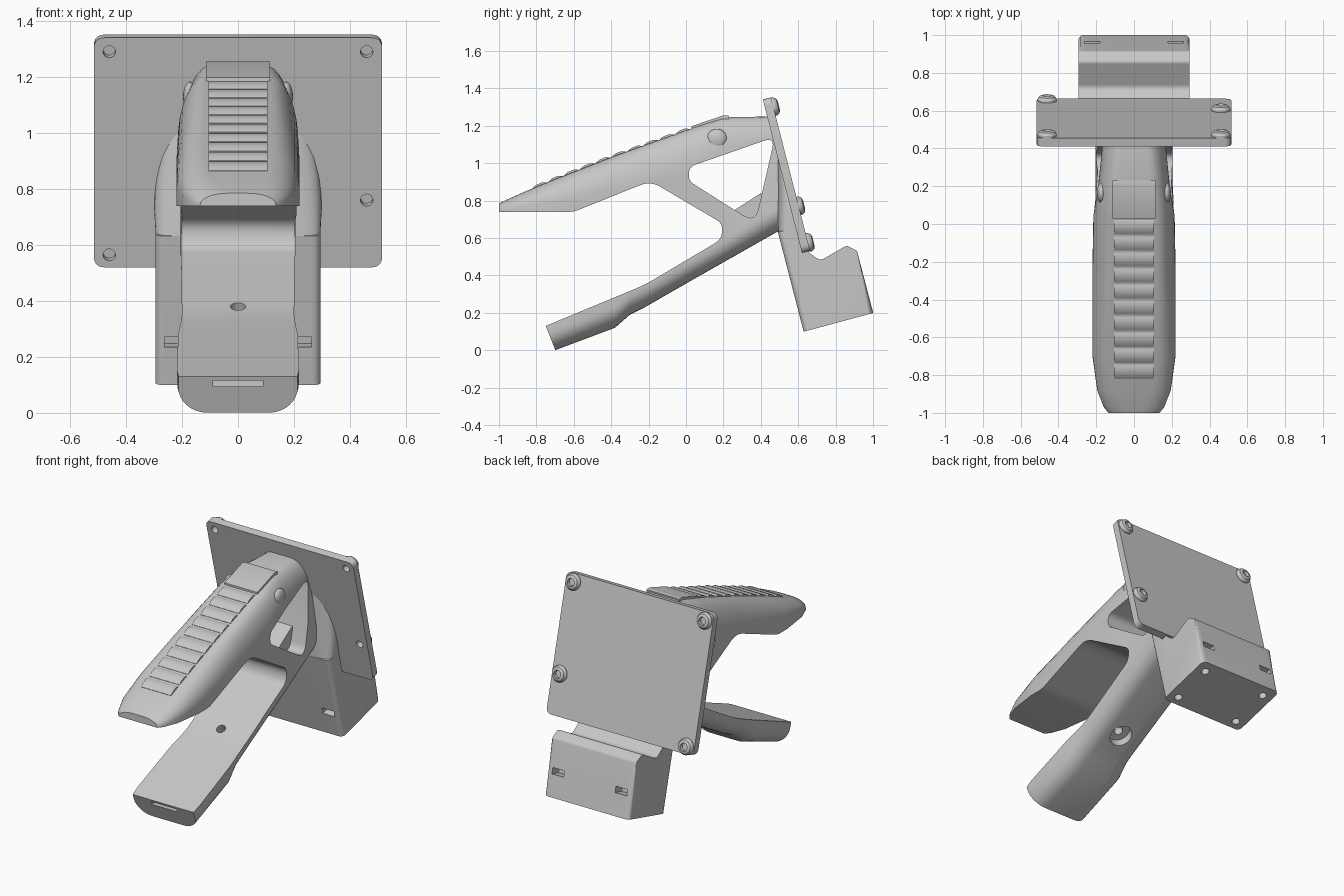
import bpy, bmesh
from math import sin, cos, pi, radians
from mathutils import Matrix, Vector

if "Cube" in bpy.data.objects:
    bpy.data.objects.remove(bpy.data.objects["Cube"])

grey = bpy.data.materials.new("plain grey")
grey.use_nodes = True
grey.diffuse_color = (0.57, 0.57, 0.57, 1)
for node in grey.node_tree.nodes:
    if node.type == 'BSDF_PRINCIPLED':
        node.inputs["Base Color"].default_value = (0.57, 0.57, 0.57, 1)

ID = Matrix.Identity(4)
# Tilted frame of the plate: local y points out of its back, local z runs up it
TILT = Matrix.Translation((0, 0.62, 0.52)) @ Matrix.Rotation(radians(14.3), 4, 'X')


def finish(name, bm, matrix=ID):
    bmesh.ops.recalc_face_normals(bm, faces=bm.faces)
    bm.transform(matrix)
    mesh = bpy.data.meshes.new(name)
    bm.to_mesh(mesh)
    bm.free()
    mesh.materials.append(grey)
    obj = bpy.data.objects.new(name, mesh)
    bpy.context.collection.objects.link(obj)
    return obj


def loft(name, rings, matrix=ID):
    bm = bmesh.new()
    loops = [[bm.verts.new(p) for p in ring] for ring in rings]
    n = len(loops[0])
    for a, b in zip(loops, loops[1:]):
        for i in range(n):
            j = (i + 1) % n
            bm.faces.new((a[i], a[j], b[j], b[i]))
    bm.faces.new(loops[0])
    bm.faces.new(loops[-1])
    return finish(name, bm, matrix)


def prism(name, pts, x0, x1, matrix=ID):
    return loft(name, [[(x, a, b) for a, b in pts] for x in (x0, x1)], matrix)


def rect(a0, a1, b0, b1):
    return [(a0, b0), (a1, b0), (a1, b1), (a0, b1)]


def rounded(corners, steps=6):
    # Each corner is (a, b, radius); radius 0 stays sharp
    out = []
    for i, (a, b, r) in enumerate(corners):
        p = Vector((a, b))
        if r == 0:
            out.append((a, b))
            continue
        ends = []
        for q in (corners[i - 1], corners[(i + 1) % len(corners)]):
            ends.append(p + (Vector(q[:2]) - p).normalized() * r)
        for k in range(steps + 1):
            t = k / steps
            out.append(tuple(ends[0] * (1 - t) ** 2 + p * 2 * t * (1 - t) + ends[1] * t * t))
    return out


def cylinder(name, r, h, matrix, segments=24):
    bm = bmesh.new()
    bmesh.ops.create_cone(bm, cap_ends=True, segments=segments, radius1=r, radius2=r, depth=h)
    return finish(name, bm, matrix)


def cut(obj, cutter):
    cutter.hide_render = True
    mod = obj.modifiers.new("cut", 'BOOLEAN')
    mod.operation, mod.solver, mod.object = 'DIFFERENCE', 'EXACT', cutter
    mod.use_self = True
    with bpy.context.temp_override(object=obj, active_object=obj, selected_objects=[obj]):
        bpy.ops.object.modifier_apply(modifier=mod.name)
    bpy.data.objects.remove(cutter)


# Body envelope stations: top y, bottom y, top z, bottom z, top and bottom half width, top rounding
STATIONS = [
    (-1.0, -1.0, .785, -.13, .135, .135, .04), (-.97, -.97, .80, -.11, .16, .16, .05),
    (-.88, -.88, .84, -.07, .195, .195, .07), (-.7, -.7, .915, .0, .22, .218, .12),
    (-.38, -.38, 1.04, .12, .22, .213, .17), (-.3, -.3, 1.068, .19, .22, .205, .19),
    (-.22, -.22, 1.097, .23, .22, .2, .2), (.05, .05, 1.193, .385, .215, .203, .22),
    (.2, .2, 1.245, .47, .19, .205, .2), (.45, .57, 1.25, .68, .163, .205, .14)]


def body_ring(yt, yb, zt, zb, wt, wb, rz):
    half = []
    for k in range(9):
        t = k / 8 * pi / 2
        half.append((wt - .1 + .1 * sin(t), zt - rz + rz * cos(t)))
    for k in range(9):
        t = k / 8 * pi / 2
        half.append((wb - .11 + .11 * cos(t), zb + .11 - .11 * sin(t)))
    full = half + [(-x, z) for x, z in reversed(half)]
    return [(x, yt + (yb - yt) * (zt - z) / (zt - zb), z) for x, z in full]


def top(y):
    for a, b in zip(STATIONS, STATIONS[1:]):
        if a[0] <= y <= b[0]:
            return a[2] + (b[2] - a[2]) * (y - a[0]) / (b[0] - a[0])


# Upper grip, strut and lower handle as one body with the openings cut away
body = loft("grip_body", [body_ring(*s) for s in STATIONS])
notch = rounded([(-1.1, .74, 0), (-.6, .74, .03), (-.19, .905, .06), (.2, .675, .045),
                 (.185, .59, .034), (-.22, .35, .06), (-.75, .13, 0), (-.67, -.07, 0),
                 (-.67, -.4, 0), (-1.1, -.4, 0)])
cut(body, prism("notch_cutter", notch, -.4, .4))
window = rounded([(.015, .98, .038), (.475, 1.14, .06), (.37, .68, .08), (.015, .905, .03)])
cut(body, prism("window_cutter", window, -.4, .4))
# Screw hole through the lower handle, with a wide recess underneath
bore = Matrix.Translation((0, -.17, .38)) @ Matrix.Rotation(radians(27), 4, 'X')
cut(body, cylinder("bore_cutter", .027, .4, bore))
cut(body, cylinder("recess_cutter", .07, .2, bore @ Matrix.Translation((0, 0, -.155))))
cut(body, prism("end_slot_cutter", rect(-.8, -.70, .095, .115), -.09, .09))

# Ribs along the top of the grip
for i in range(10):
    y = -.82 + .085 * i
    rib = [(y, top(y) - .02), (y, top(y) + .002), (y + .018, top(y + .018) + .011),
           (y + .05, top(y + .05) + .012), (y + .075, top(y + .075) + .001),
           (y + .075, top(y + .075) - .02)]
    prism("grip_rib", rib, -.105, .105)

# Raised pad behind the ribs
prism("top_pad", [(.03, 1.15), (.03, top(.03) + .012), (.2, top(.2) + .011),
                  (.23, top(.23) + .008), (.23, 1.2)], -.115, .115)

# Round side buttons
for side, label in ((1, "left"), (-1, "right")):
    bm = bmesh.new()
    bmesh.ops.create_uvsphere(bm, u_segments=24, v_segments=12, radius=.054)
    bm.transform(Matrix.Scale(.45, 4, (1, 0, 0)))
    finish(label + "_button", bm, Matrix.Translation((side * .172, .165, 1.13)))

# Ramp inside the window
prism("window_ramp", [(.26, .75), (.40, .84), (.44, .72), (.30, .68)], -.1, .1)

# Mounting plate with four screws
THICK = .045
turn = TILT @ Matrix.Rotation(radians(90), 4, 'Z')
outline = rounded([(-.515, 0, .04), (.515, 0, .04), (.515, .847, .04), (-.515, .847, .04)])
plate = prism("mounting_plate", outline, 0, THICK, turn)
HEAD = [(.05, -.003), (.05, .01), (.041, .024), (.024, .03), (.022, .01)]
for x, z in ((-.46, .795), (.46, .795), (.46, .248), (-.46, .046)):
    seat = TILT @ Matrix.Translation((x, 0, z)) @ Matrix.Rotation(radians(-90), 4, 'X')
    cut(plate, cylinder("screw_hole_cutter", .022, .08, seat))
    rings = [[(r * cos(k * pi / 12), r * sin(k * pi / 12), h) for k in range(24)] for r, h in HEAD]
    loft("plate_screw", rings, seat @ Matrix.Translation((0, 0, THICK)))

# Housing below the plate, rounded along its upright edges
section = rounded([(-.095, -.41, 0), (.29, -.405, 0), (.288, -.06, .012), (.24, -.02, .012),
                   (.085, -.064, .025), (.03, .0, .02), (.03, .14, 0), (-.097, .14, 0)])
housing = prism("lower_housing", section, -.295, .295, TILT)
bm = bmesh.new()
bm.from_mesh(housing.data)
upright = [e for e in bm.edges if abs(e.verts[0].co.z - e.verts[1].co.z) > .2
           and e.verts[0].co.x * e.verts[1].co.x > 0]
bmesh.ops.bevel(bm, geom=upright, offset=.03, segments=5, profile=.5, affect='EDGES')
bm.to_mesh(housing.data)
bm.free()
for side in (-1, 1):
    for y0, y1 in ((-.15, -.04), (.22, .35)):
        x0, x1 = sorted((side * .18, side * .262))
        cut(housing, prism("nut_slot_cutter", rect(y0, y1, -.27, -.232), x0, x1, TILT))
    for y in (-.04, .22):
        spot = TILT @ Matrix.Translation((side * .225, y, -.41))
        cut(housing, cylinder("bottom_hole_cutter", .024, .12, spot))

# Blended hump between housing and plate, softer towards the top
rings = []
for z, d, w, soft in ((.138, .097, .295, .3), (.2, .085, .299, .42), (.27, .07, .298, .55),
                      (.34, .052, .29, .65), (.41, .035, .275, .72), (.47, .02, .252, .75),
                      (.53, .005, .22, .75)):
    arc = [k / 28 * pi for k in range(29)]
    rings.append([(w * (1 if cos(t) > 0 else -1) * abs(cos(t)) ** soft,
                   .02 - (d + .02) * max(sin(t), 0) ** soft, z) for t in arc])
loft("plate_hump", rings, TILT)

# Smooth curved faces, keep hard edges
for obj in bpy.context.scene.objects:
    if obj.type == 'MESH' and grey.name in obj.data.materials:
        with bpy.context.temp_override(object=obj, active_object=obj, selected_objects=[obj],
                                       selected_editable_objects=[obj]):
            bpy.ops.object.shade_smooth_by_angle(angle=radians(30))
